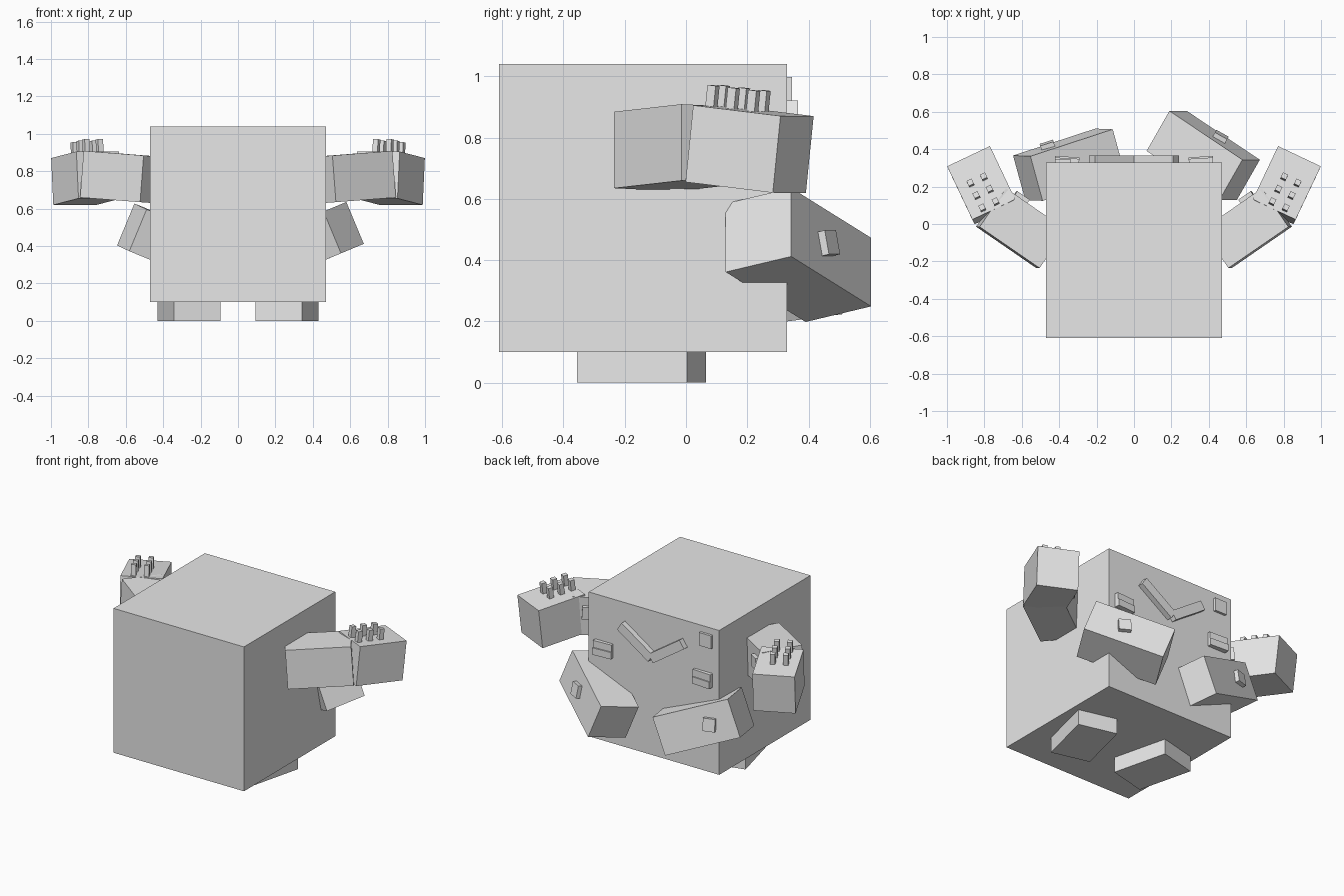
import bpy
import bmesh
from math import cos, sin, radians
from mathutils import Vector, Matrix

cube = bpy.data.objects.get("Cube")
if cube:
    bpy.data.objects.remove(cube, do_unlink=True)

grey = bpy.data.materials.new("light_grey")
grey.use_nodes = True
grey.diffuse_color = (0.8, 0.8, 0.8, 1)
grey.node_tree.nodes["Principled BSDF"].inputs["Base Color"].default_value = (0.8, 0.8, 0.8, 1)


def box(name, center, size, along=(1, 0, 0), side=(0, 1, 0)):
    """Box whose first side runs along one direction, its second towards another."""
    a = Vector(along).normalized()
    b = Vector(side)
    b = (b - a * b.dot(a)).normalized()
    c = a.cross(b)
    frame = Matrix((a, b, c)).transposed()
    bm = bmesh.new()
    bmesh.ops.create_cube(bm, size=1)
    for v in bm.verts:
        v.co = frame @ Vector([p * s for p, s in zip(v.co, size)])
    mesh = bpy.data.meshes.new(name)
    bm.to_mesh(mesh)
    bm.free()
    mesh.materials.append(grey)
    ob = bpy.data.objects.new(name, mesh)
    ob.location = center
    bpy.context.collection.objects.link(ob)
    return a, b, c


# Body
box("body", (0, -0.14, 0.57), (0.94, 0.94, 0.94))

for label, s in (("left", 1), ("right", -1)):
    def flip(x, y, z):
        return Vector((s * x, y, z))

    # Feet, toes turned out
    box(label + "_foot", flip(0.263, -0.145, 0.05), (0.37, 0.255, 0.1),
        flip(0.09, 0.36, 0), flip(1, 0, 0))

    # Upper arm with a small pad on its inner side
    center = flip(0.604, -0.022, 0.767)
    u, w, up = box(label + "_upper_arm", center, (0.39, 0.25, 0.25),
                   flip(0.823, 0.566, 0.064), flip(-0.566, 0.824, -0.04))
    box(label + "_arm_pad", center + u * 0.09 + w * 0.13 + Vector((0, 0, 0.03)),
        (0.08, 0.04, 0.08), u, w)

    # Forearm with a grid of finger pegs on top
    center = flip(0.8115, 0.2075, 0.7625)
    u, w, up = box(label + "_forearm", center, (0.317, 0.253, 0.252),
                   flip(0.425, 0.898, -0.11), flip(-0.91, 0.415, 0))
    up = up * s
    for i in range(3):
        for j, across in enumerate((-0.052, 0.027)):
            spot = center + u * (0.02 - 0.074 * i) + w * across + up * 0.155
            box(f"{label}_finger_{i}_{j}", spot, (0.03, 0.03, 0.08), u, w)

    # Slanted brow bar
    tilt = radians(34)
    box(label + "_brow", flip(0.113, 0.343, 0.82), (0.27, 0.045, 0.06),
        flip(cos(tilt), 0, sin(tilt)))

    # Eye made of two lids
    box(label + "_upper_lid", flip(0.358, 0.337, 0.725), (0.13, 0.03, 0.045), flip(1, 0.06, 0))
    box(label + "_lower_lid", flip(0.358, 0.34, 0.68), (0.13, 0.04, 0.045), flip(1, 0.06, 0))

# Single ear plate
box("ear_plate", (-0.38, 0.335, 0.955), (0.085, 0.022, 0.085))

# Lower limbs: outer corner, edge up, edge inwards, long edge
limbs = {
    "left": ((0.67, 0.344, 0.411), (-0.09, 0, 0.225), (-0.12, -0.215, -0.05),
             (-0.39, 0.261, -0.163), 0.43),
    "right": ((-0.65, 0.365, 0.405), (0.09, -0.005, 0.225), (0.075, -0.235, -0.035),
              (0.44, 0.144, -0.18), 0.33),
}
for label, (corner, rise, depth, length, spot) in limbs.items():
    corner, rise, depth, length = map(Vector, (corner, rise, depth, length))
    box(label + "_lower_limb", corner + (rise + depth + length) / 2,
        (length.length, depth.length, rise.length), length, depth)
    # Sole pad
    out = -depth.normalized()
    box(label + "_sole_pad", corner + rise / 2 + length * spot + out * 0.008,
        (0.035, 0.075, 0.08), out, out.cross(Vector((0, 0, 1))))
